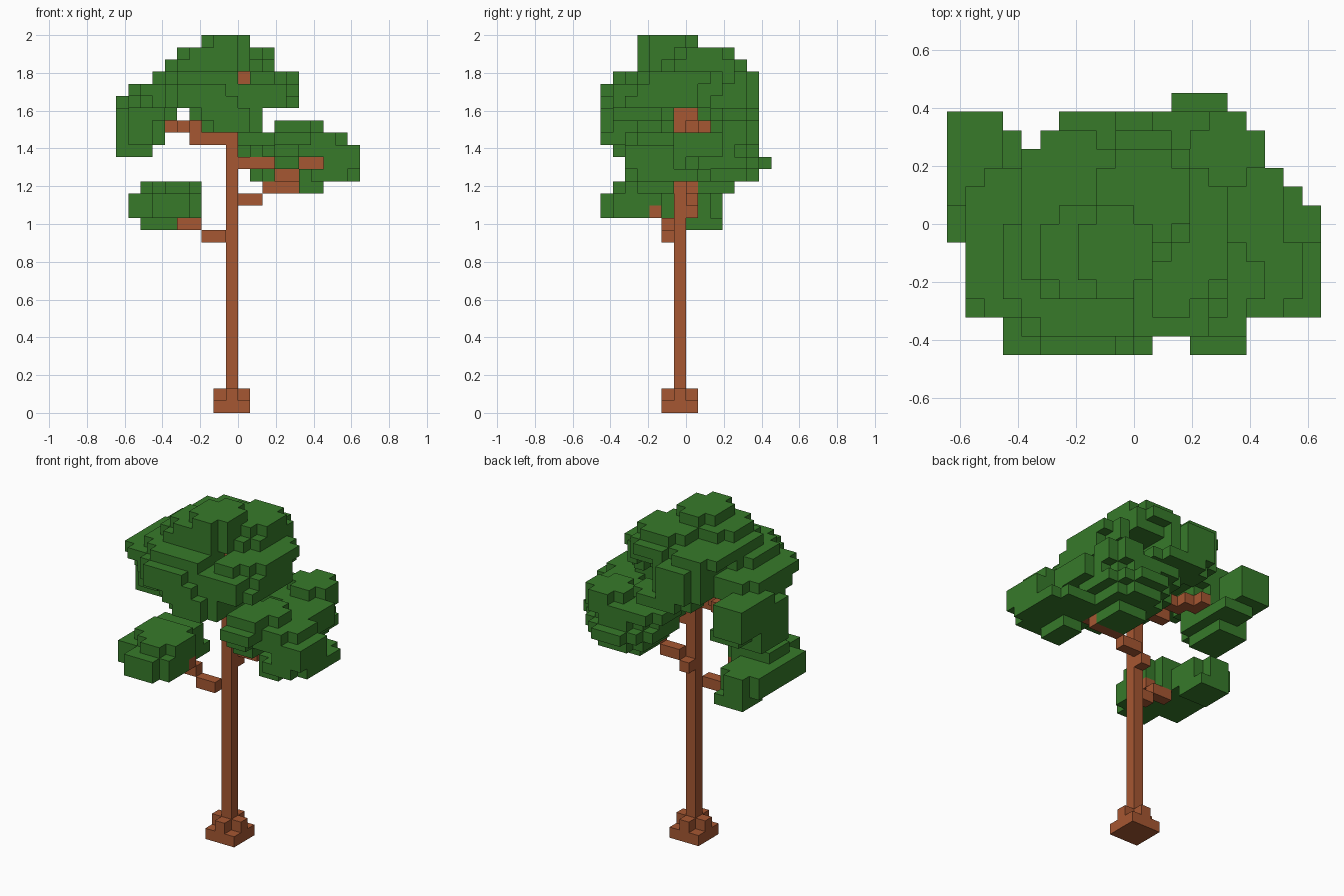
import bpy
import bmesh
from itertools import product
from math import radians

if "Cube" in bpy.data.objects:
    bpy.data.objects.remove(bpy.data.objects["Cube"], do_unlink=True)

UNIT = 2 / 31          # edge of one block
HALF_X, HALF_Y = 10, 7  # blocks from the centre to the edge
owner = {}             # block position -> part name


def material(name, colour):
    mat = bpy.data.materials.new(name)
    mat.use_nodes = True
    mat.diffuse_color = colour
    mat.node_tree.nodes["Principled BSDF"].inputs["Base Color"].default_value = colour
    return mat


def span(a, b):
    return range(a, b + 1)


def box(part, x0, x1, y0, y1, z0, z1):
    """Fill a solid run of blocks."""
    for cell in product(span(x0, x1), span(y0, y1), span(z0, z1)):
        owner[cell] = part


def gap(x0, x1, y0, y1, z0, z1):
    """Clear a run of blocks to reveal a branch end."""
    for cell in product(span(x0, x1), span(y0, y1), span(z0, z1)):
        owner.pop(cell, None)


def leaf_layer(part, z, x0, x1, y0, y1):
    """Fill one rounded slab of foliage, leaving wood in place."""
    cx, cy = (x0 + x1) / 2, (y0 + y1) / 2
    rx, ry = (x1 - x0 + 1) / 2, (y1 - y0 + 1) / 2
    for x, y in product(span(x0, x1), span(y0, y1)):
        if (abs(x - cx) / rx) ** 2.2 + (abs(y - cy) / ry) ** 2.2 < 1.03:
            owner.setdefault((x, y, z), part)


def foliage(part, top, layers):
    """Stack slabs downwards from the top."""
    for step, extent in enumerate(layers):
        leaf_layer(part, top - step, *extent)


# Trunk with a stepped foot
box("foot", 8, 10, 5, 7, 0, 0)
box("foot", 8, 10, 6, 6, 1, 1)
box("foot", 9, 9, 5, 7, 1, 1)
box("trunk", 9, 9, 6, 6, 1, 24)

# Low right branch
box("low_branch", 7, 8, 5, 5, 14, 14)
box("low_branch", 5, 6, 5, 5, 15, 15)
box("low_branch", 5, 6, 4, 4, 16, 16)

# Left branches
box("left_branch", 9, 9, 7, 7, 16, 16)
box("left_branch", 10, 11, 7, 7, 17, 17)
box("left_branch", 12, 14, 7, 7, 18, 18)
box("left_branch", 13, 14, 6, 7, 19, 19)
box("middle_branch", 10, 12, 6, 6, 20, 20)
box("middle_branch", 15, 16, 4, 4, 20, 20)

# Upper branches
box("upper_branch", 6, 8, 6, 6, 22, 22)
box("upper_branch", 6, 6, 6, 7, 23, 23)
box("upper_branch", 5, 5, 7, 8, 23, 23)
box("upper_branch", 4, 4, 8, 9, 23, 23)
box("trunk_fork", 9, 9, 7, 7, 22, 22)
box("trunk_fork", 9, 9, 8, 8, 23, 23)
box("trunk_fork", 9, 9, 7, 7, 24, 24)
box("trunk_fork", 10, 10, 6, 7, 25, 26)
box("trunk_fork", 10, 10, 5, 6, 27, 27)

# Crown: a peak surrounded by overlapping clumps
foliage("crown_peak_leaves", 30, [
    (7, 10, 3, 7), (5, 10, 3, 7), (4, 10, 3, 8), (3, 11, 1, 8)])
foliage("crown_left_leaves", 29, [
    (8, 12, 6, 10), (8, 12, 5, 11), (8, 14, 2, 10),
    (9, 14, 1, 9), (9, 14, 1, 8)])
foliage("crown_back_leaves", 28, [
    (4, 8, 7, 11), (5, 9, 6, 12), (5, 9, 6, 12), (5, 9, 7, 12), (6, 11, 9, 12)])
foliage("crown_front_leaves", 26, [
    (3, 10, 0, 6), (3, 11, 0, 6), (6, 11, 0, 5), (7, 11, 0, 5)])

# Drooping clump on the right of the crown
foliage("crown_right_leaves", 26, [
    (1, 6, 2, 9), (1, 5, 3, 9), (0, 4, 5, 9),
    (0, 3, 5, 10), (0, 3, 5, 10), (0, 2, 6, 9)])
foliage("crown_right_back_leaves", 25, [
    (0, 2, 8, 12), (0, 2, 9, 12), (0, 2, 10, 12), (1, 3, 9, 11)])

# Left foliage
foliage("left_front_leaves", 23, [
    (13, 15, 1, 4), (13, 15, 0, 4), (12, 15, 1, 5), (13, 14, 2, 5)])
foliage("left_side_leaves", 23, [
    (13, 16, 2, 5), (14, 18, 2, 6), (14, 18, 2, 6),
    (14, 18, 2, 6), (15, 19, 2, 8), (15, 16, 3, 5)])
foliage("left_tip_leaves", 21, [(17, 19, 2, 5), (17, 19, 2, 5)])
foliage("left_back_leaves", 23, [
    (13, 16, 9, 12), (9, 16, 8, 12), (10, 16, 5, 12), (10, 16, 7, 12),
    (11, 15, 7, 12), (12, 14, 8, 10)])
foliage("left_back_tip_leaves", 22, [(14, 17, 6, 10), (14, 17, 6, 10)])
box("left_back_leaves", 12, 14, 13, 13, 20, 20)

# Low right foliage
foliage("low_front_leaves", 18, [
    (3, 6, 1, 5), (3, 6, 0, 5), (3, 6, 0, 5)])
foliage("low_tip_leaves", 17, [(1, 3, 2, 6), (1, 3, 2, 6)])
foliage("low_corner_leaves", 17, [(3, 5, 0, 3), (3, 5, 0, 3)])
foliage("low_back_leaves", 18, [
    (2, 4, 3, 5), (1, 4, 3, 9), (1, 4, 3, 9), (2, 4, 7, 9)])

# Openings that reveal branch ends
gap(10, 10, 0, 4, 27, 27)
gap(15, 16, 0, 3, 20, 20)
gap(10, 12, 8, 10, 25, 26)

bark = material("bark brown", (0.38, 0.096, 0.032, 1))
leaf = material("leaf green", (0.038, 0.195, 0.023, 1))


def build(part):
    """Skin the outer block faces of one part."""
    bm = bmesh.new()
    corners = {}

    def vertex(p):
        if p not in corners:
            corners[p] = bm.verts.new(
                ((p[0] - HALF_X) * UNIT, (p[1] - HALF_Y) * UNIT, p[2] * UNIT))
        return corners[p]

    for cell in [c for c, name in owner.items() if name == part]:
        for axis, side in product(range(3), (0, 1)):
            neighbour = list(cell)
            neighbour[axis] += 2 * side - 1
            if tuple(neighbour) in owner:
                continue
            ring = []
            for a, b in ((0, 0), (1, 0), (1, 1), (0, 1)):
                p = list(cell)
                p[axis] += side
                p[(axis + 1) % 3] += a
                p[(axis + 2) % 3] += b
                ring.append(vertex(tuple(p)))
            bm.faces.new(ring if side else ring[::-1])
    # Merge flat neighbouring faces
    bmesh.ops.dissolve_limit(bm, angle_limit=radians(1),
                             verts=bm.verts[:], edges=bm.edges[:])
    mesh = bpy.data.meshes.new(part)
    bm.to_mesh(mesh)
    bm.free()
    mesh.materials.append(leaf if part.endswith("leaves") else bark)
    bpy.context.collection.objects.link(bpy.data.objects.new(part, mesh))


for part in sorted(set(owner.values())):
    build(part)
